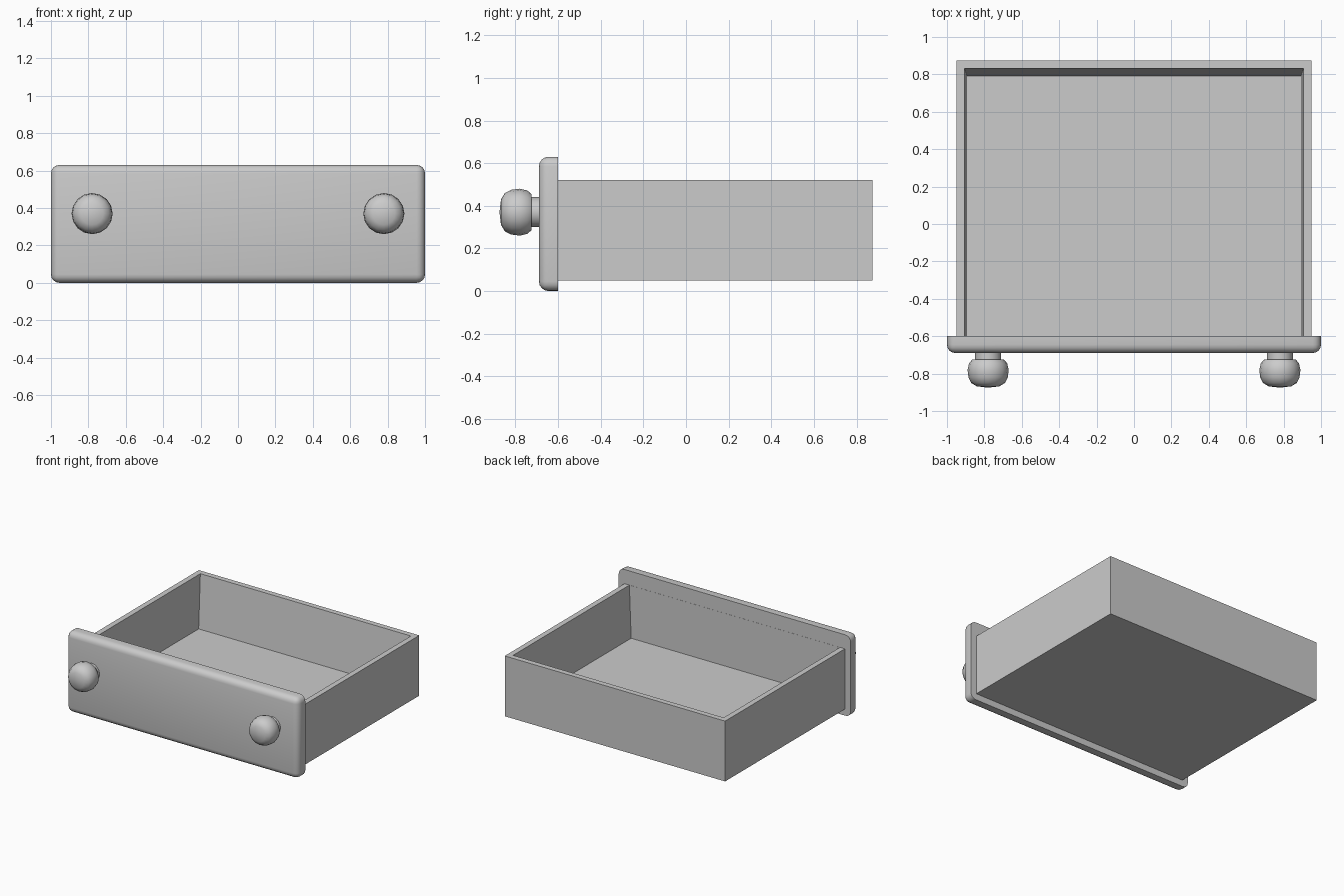
import bpy, bmesh, math
from mathutils import Matrix

cube = bpy.data.objects.get("Cube")
if cube:
    bpy.data.objects.remove(cube, do_unlink=True)

grey = bpy.data.materials.new("light grey")
grey.use_nodes = True
colour = (0.6, 0.6, 0.6, 1)
grey.diffuse_color = colour
grey.node_tree.nodes["Principled BSDF"].inputs["Base Color"].default_value = colour


def finish(name, bm, smooth_angle=None):
    bmesh.ops.recalc_face_normals(bm, faces=bm.faces)
    mesh = bpy.data.meshes.new(name)
    bm.to_mesh(mesh)
    bm.free()
    mesh.materials.append(grey)
    obj = bpy.data.objects.new(name, mesh)
    bpy.context.collection.objects.link(obj)
    if smooth_angle:
        bpy.ops.object.select_all(action="DESELECT")
        obj.select_set(True)
        bpy.context.view_layer.objects.active = obj
        bpy.ops.object.shade_smooth_by_angle(angle=math.radians(smooth_angle))
    return obj


def block(x0, x1, y0, y1, z0, z1):
    bm = bmesh.new()
    bmesh.ops.create_cube(bm, size=1)
    for v in bm.verts:
        v.co.x = x1 if v.co.x > 0 else x0
        v.co.y = y1 if v.co.y > 0 else y0
        v.co.z = z1 if v.co.z > 0 else z0
    return bm


# Front panel: rounded front rim and corners, flat back
FRONT, PANEL_BACK = -0.69, -0.6
bm = block(-1, 1, FRONT, PANEL_BACK, 0, 0.63)
rim = [e for e in bm.edges if any(v.co.y < -0.65 for v in e.verts)]
bmesh.ops.bevel(bm, geom=rim, offset=0.045, segments=4, profile=0.5, affect="EDGES")
finish("front_panel", bm, 40)

# Tray: three walls that thicken towards the floor, open at the panel
bm = block(-0.95, 0.95, PANEL_BACK, 0.875, 0.05, 0.52)
bm.faces.ensure_lookup_table()
top = max(bm.faces, key=lambda f: f.calc_center_median().z)
bmesh.ops.inset_individual(bm, faces=[top], thickness=0.06)
for v in top.verts:
    if v.co.y < 0:
        v.co.y = PANEL_BACK + 0.001
floor = bmesh.ops.extrude_discrete_faces(bm, faces=[top])["faces"][0]
for v in floor.verts:
    v.co.z = 0.11
    v.co.x *= 0.875 / 0.89
    if v.co.y > 0:
        v.co.y = 0.79
finish("drawer_tray", bm)

# Knobs: turned profile of (radius, distance from the panel)
profile = [(0.07, 0), (0.07, 0.035), (0.085, 0.035), (0.102, 0.055), (0.11, 0.09),
           (0.105, 0.13), (0.09, 0.16), (0.06, 0.178), (0, 0.185)]
for side, x in (("right", -0.78), ("left", 0.78)):
    bm = bmesh.new()
    verts = [bm.verts.new((r, 0, h)) for r, h in profile]
    edges = [bm.edges.new(pair) for pair in zip(verts, verts[1:])]
    bmesh.ops.spin(bm, geom=verts + edges, cent=(0, 0, 0), axis=(0, 0, 1),
                   angle=math.tau, steps=16, use_merge=True)
    bmesh.ops.remove_doubles(bm, verts=bm.verts, dist=0.0001)
    bm.transform(Matrix.Translation((x, FRONT, 0.37)) @ Matrix.Rotation(math.pi / 2, 4, "X"))
    finish(side + "_knob", bm, 45)
